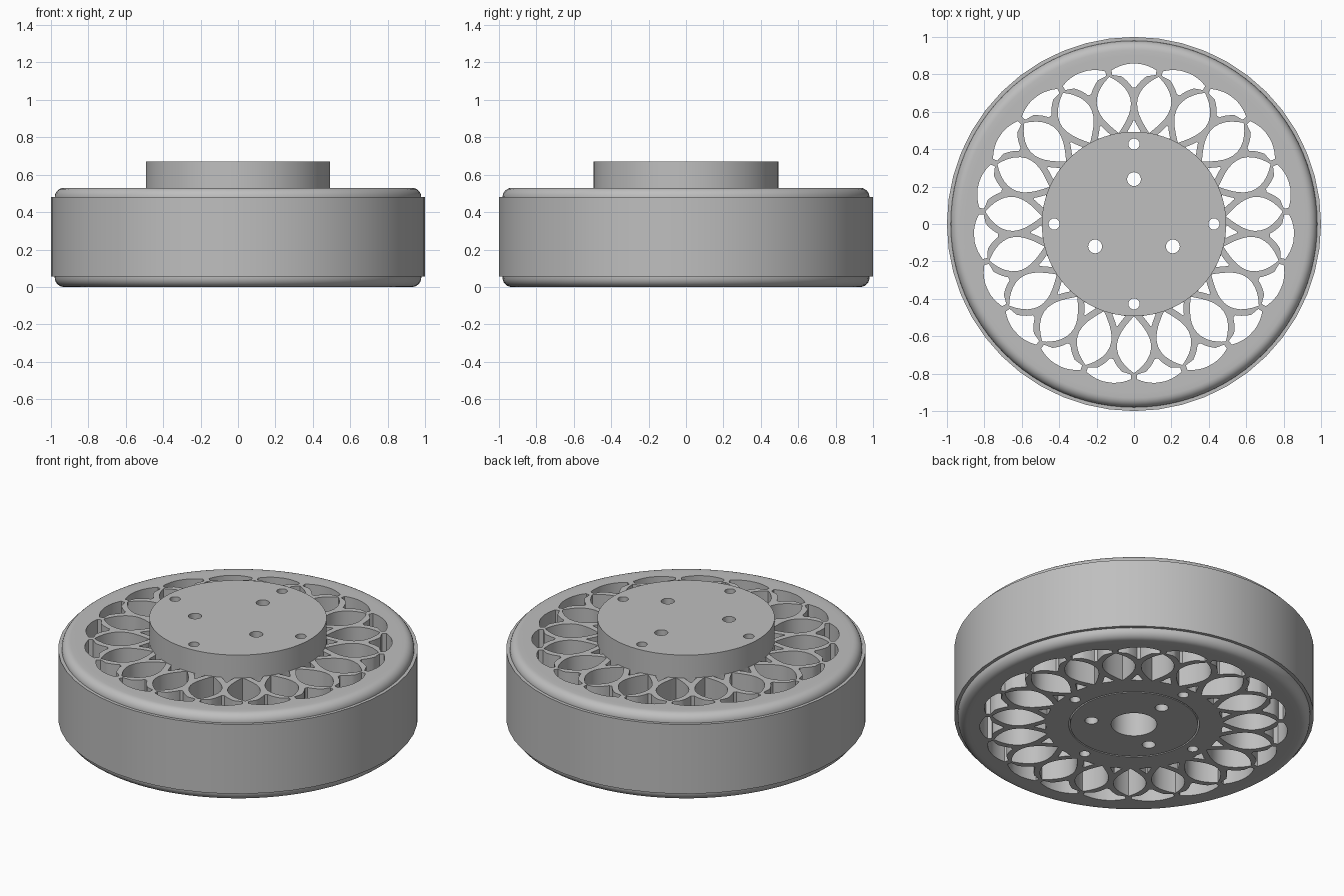
import bpy, bmesh, math
from math import sin, cos, pi, sqrt

cube = bpy.data.objects.get("Cube")
if cube:
    bpy.data.objects.remove(cube, do_unlink=True)

# Single grey material
grey = bpy.data.materials.new("plain_grey")
grey.use_nodes = True
COLOUR = (0.52, 0.52, 0.52, 1)
grey.diffuse_color = COLOUR
grey.node_tree.nodes["Principled BSDF"].inputs["Base Color"].default_value = COLOUR


def finish(ob):
    bpy.ops.object.select_all(action='DESELECT')
    ob.select_set(True)
    bpy.context.view_layer.objects.active = ob
    if ob.type == 'CURVE':
        bpy.ops.object.convert(target='MESH')
        ob = bpy.context.view_layer.objects.active
    ob.data.materials.clear()
    ob.data.materials.append(grey)
    bpy.ops.object.shade_smooth_by_angle(angle=math.radians(30))


def plate(name, outlines, z0, z1):
    """Extruded flat plate: first outline is the edge, the rest are holes."""
    cu = bpy.data.curves.new(name, 'CURVE')
    cu.dimensions = '2D'
    cu.fill_mode = 'BOTH'
    cu.extrude = (z1 - z0) / 2
    for pts in outlines:
        sp = cu.splines.new('POLY')
        sp.points.add(len(pts) - 1)
        for p, (x, y) in zip(sp.points, pts):
            p.co = (x, y, 0, 1)
        sp.use_cyclic_u = True
    ob = bpy.data.objects.new(name, cu)
    ob.location.z = (z0 + z1) / 2
    bpy.context.collection.objects.link(ob)
    finish(ob)


def lathe(name, profile, steps):
    """Closed (radius, height) profile turned about z."""
    bm = bmesh.new()
    vs = [bm.verts.new((r, 0, z)) for r, z in profile]
    es = [bm.edges.new((vs[i - 1], vs[i])) for i in range(len(vs))]
    bmesh.ops.spin(bm, geom=vs + es, axis=(0, 0, 1), cent=(0, 0, 0),
                   angle=2 * pi, steps=steps, use_duplicate=False)
    bmesh.ops.remove_doubles(bm, verts=bm.verts, dist=1e-5)
    bmesh.ops.recalc_face_normals(bm, faces=bm.faces)
    me = bpy.data.meshes.new(name)
    bm.to_mesh(me)
    bm.free()
    ob = bpy.data.objects.new(name, me)
    bpy.context.collection.objects.link(ob)
    finish(ob)


def circle(r, n, cx=0, cy=0):
    return [(cx + r * cos(2 * pi * i / n), cy + r * sin(2 * pi * i / n)) for i in range(n)]


def polar(r, a):
    return (r * sin(a), r * cos(a))


# Lattice of pointed petals with wedge openings between them
COUNT = 19
PITCH = 2 * pi / COUNT
MID, HALF, WIDE, WALL = 0.645, 0.152, 0.14, 0.033


def petal_half(r):
    return max(0, WIDE * (1 - ((r - MID) / HALF) ** 2))


def wedge_half(r):
    slope = 2 * WIDE * r * (r - MID) / HALF ** 2
    wall = WALL * sqrt(1 + slope * slope)
    if petal_half(r) == 0:
        wall = WALL * 0.5
    return PITCH / 2 - max(petal_half(r) + wall / r, WALL * 0.5 / r)


def mirrored(samples, angle):
    """Closed outline from (radius, half angle) samples."""
    right = [polar(r, angle + h) for r, h in samples]
    left = [polar(r, angle - h) for r, h in reversed(samples)]
    return right + left


def petal(angle):
    n = 16
    rs = [MID - HALF * cos(pi * i / n) for i in range(n + 1)]
    inner = [(r, petal_half(r)) for r in rs[1:-1]]
    right = [polar(r, angle + h) for r, h in inner]
    left = [polar(r, angle - h) for r, h in reversed(inner)]
    return [polar(rs[0], angle)] + right + [polar(rs[-1], angle)] + left


def wedge(angle, start, end, bulge):
    n = 12
    rs = [start + (end - start) * i / n for i in range(n + 1)]
    side = [(r, wedge_half(r)) for r in rs if wedge_half(r) > 0.004]
    top = side[-1][1]
    cap = [(end + bulge * (1 - (u / 6) ** 2), top * u / 6) for u in range(5, 0, -1)]
    return mirrored(side + cap, angle)


bolts = [circle(0.03, 20, 0.427 * cos(k * pi / 2), 0.427 * sin(k * pi / 2)) for k in range(4)]
screws = [circle(0.037, 24, 0.24 * cos(a), 0.24 * sin(a))
          for a in (pi / 2, pi * 7 / 6, pi * 11 / 6)]

lattice = []
for k in range(COUNT):
    a = k * PITCH
    lattice += [petal(a + PITCH / 2), wedge(a, 0.68, 0.83, 0.028),
                wedge(a, 0.61, 0.495, -0.004)]

# Wheel core, bearing plug and raised hub
TOP = 0.53
plate("spoke_core", [circle(0.9, 96), circle(0.363, 64)] + bolts + lattice, 0, TOP)
plate("bearing_plug", [circle(0.355, 64), circle(0.127, 40)] + screws, 0, TOP)
plate("raised_hub", [circle(0.493, 96)] + bolts + screws, TOP, 0.67)

# Rim with rounded shoulders
FILLET, RIM = 0.05, 0.98
arc = [(sin(i * pi / 12), cos(i * pi / 12)) for i in range(7)]
upper = [(RIM - FILLET + FILLET * s, TOP - FILLET + FILLET * c) for s, c in arc]
lower = [(r, TOP - z) for r, z in reversed(upper)]
lathe("rim", [(0.9, TOP)] + upper + lower + [(0.9, 0)], 96)

# Tread band around the rim
lathe("tread", [(0.96, 0.48), (1, 0.48), (1, 0.055), (0.96, 0.055)], 48)
